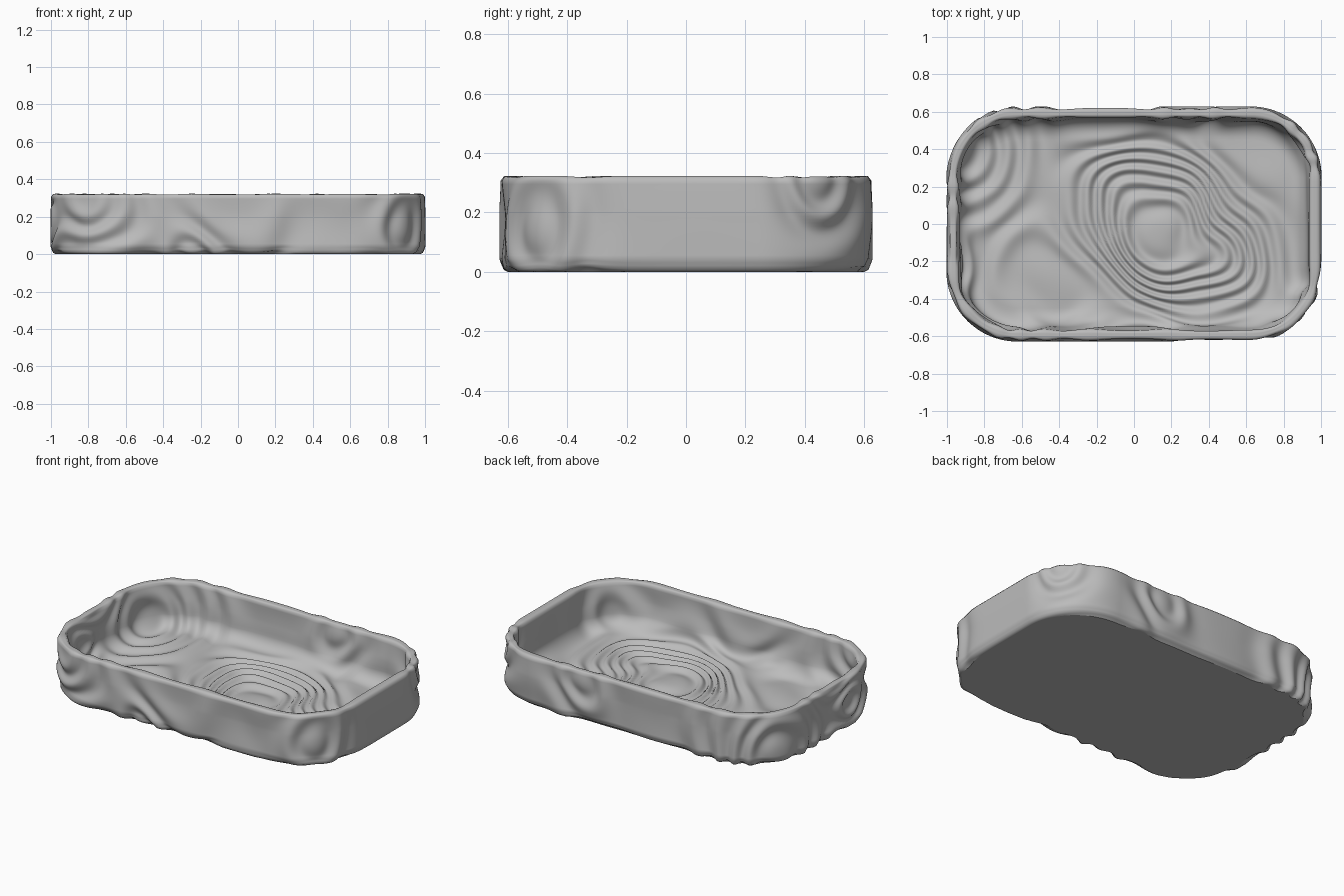
import bpy, bmesh, math
from mathutils import Vector, noise

if "Cube" in bpy.data.objects:
    bpy.data.objects.remove(bpy.data.objects["Cube"], do_unlink=True)

HALF_X, HALF_Y, CORNER = 0.993, 0.618, 0.37
COUNT, STEP, FLOOR_RINGS = 600, 0.011, 80
FLOOR_Z, RIPPLE, BANDS = 0.038, 0.0105, 30


def base_outline():
    """Evenly spaced (point, outward direction) pairs round a rounded rectangle."""
    sx, sy = HALF_X - CORNER, HALF_Y - CORNER
    arc = CORNER * math.pi / 2
    centres = [(sx, sy), (-sx, sy), (-sx, -sy), (sx, -sy)]
    pieces = []
    for i, c in enumerate(centres):
        pieces.append((Vector(c), i, None, arc))
        nxt = Vector(centres[(i + 1) % 4])
        pieces.append((Vector(c), i + 1, nxt, (nxt - Vector(c)).length))
    total = sum(p[3] for p in pieces)
    result = []
    for k in range(COUNT):
        s = total * k / COUNT
        for c, quarter, nxt, length in pieces:
            if s <= length:
                break
            s -= length
        t = s / length
        angle = math.pi / 2 * (quarter + (t if nxt is None else 0))
        d = Vector((math.cos(angle), math.sin(angle)))
        centre = c if nxt is None else c.lerp(nxt, t)
        result.append((centre + d * CORNER, d))
    return result


def wall_profile():
    """(inset, height) from the base edge, over the rim, down to the floor."""
    pts = [(0.035, 0), (0.012, 0.014), (0, 0.045), (0, 0.306), (0.009, 0.32),
           (0.043, 0.32), (0.052, 0.306), (0.062, 0.13)]
    reach, drop = 0.10, 0.13 - FLOOR_Z
    for i in range(1, 9):
        a = math.pi / 2 * i / 8
        pts.append((0.062 + reach * (1 - math.cos(a)),
                    FLOOR_Z + drop * (1 - math.sin(a))))
    path = [Vector(pts[0])]
    for a, b in zip(pts, pts[1:]):
        a, b = Vector(a), Vector(b)
        n = max(1, round((b - a).length / STEP))
        path += [a.lerp(b, j / n) for j in range(1, n + 1)]
    return path


# Hills whose contour lines become the ripples: place, strength, spread
HILLS = [(Vector(p), s, w) for p, s, w in [
    ((-0.04, 0.08, 0.04), 1.2, 0.22), ((0.25, 0.14, 0.04), 0.5, 0.12),
    ((0.1, -0.22, 0.04), 0.6, 0.16), ((0.45, -0.2, 0.04), 1.1, 0.22),
    ((-0.95, 0.42, 0.1), 1.1, 0.29), ((-0.96, -0.2, 0.15), 0.6, 0.13),
    ((0.98, -0.62, 0.18), 0.6, 0.17), ((-0.86, -0.62, 0.3), 0.8, 0.24),
    ((-0.25, -0.62, -0.03), 0.4, 0.13), ((0.98, 0.5, 0.35), 0.5, 0.12),
    ((0.3, 0.62, 0.25), 0.4, 0.15)]]


def relief(p):
    """Height of the carved ripples, calmer towards the rim."""
    q = p + 0.06 * Vector(noise.noise_vector(p * 3.0))
    f = 0.09 * noise.noise(p * 2.3)
    for centre, strength, spread in HILLS:
        f += strength * math.exp(-(q - centre).length_squared / (2 * spread ** 2))
    calm = 1 - 0.45 * min(1, max(0, (p.z - 0.2) / 0.1))
    return RIPPLE * calm * math.sin(BANDS * f)


# Loft the tray: outer wall, rim, inner wall, then shrinking floor rings
outline = base_outline()
bm = bmesh.new()
rings = []
for inset, z in wall_profile():
    rings.append([bm.verts.new((*(p - d * inset), z)) for p, d in outline])
edge = [v.co.copy() for v in rings[-1]]
for k in range(1, FLOOR_RINGS):
    t = 1 - k / FLOOR_RINGS
    rings.append([bm.verts.new((c.x * t, c.y * t, FLOOR_Z)) for c in edge])
for a, b in zip(rings, rings[1:]):
    for i in range(COUNT):
        j = (i + 1) % COUNT
        bm.faces.new((a[i], a[j], b[j], b[i]))
middle = bm.verts.new((0, 0, FLOOR_Z))
for i in range(COUNT):
    bm.faces.new((rings[-1][i], rings[-1][(i + 1) % COUNT], middle))
underside = bm.faces.new(rings[0][::-1])
bm.normal_update()

# Carve the ripples along the surface normal, keeping the underside flat
base = set(rings[0])
moves = []
for v in bm.verts:
    n = v.normal.copy()
    if v in base:
        n.z = 0
        n.normalize()
    elif v.co.z > 0.3:
        n.z *= 0.5
    moves.append((v, n * relief(v.co)))
for v, m in moves:
    v.co += m
    v.co.z = max(v.co.z, 0)

# Smooth shading with a crisp edge round the flat underside
for f in bm.faces:
    f.smooth = f is not underside
for e in underside.edges:
    e.smooth = False

mesh = bpy.data.meshes.new("rippled_tray")
bm.to_mesh(mesh)
bm.free()
tray = bpy.data.objects.new("rippled_tray", mesh)
bpy.context.collection.objects.link(tray)

grey = bpy.data.materials.new("plain_grey")
grey.use_nodes = True
colour = (0.5, 0.5, 0.5, 1)
grey.diffuse_color = colour
grey.node_tree.nodes["Principled BSDF"].inputs["Base Color"].default_value = colour
mesh.materials.append(grey)
